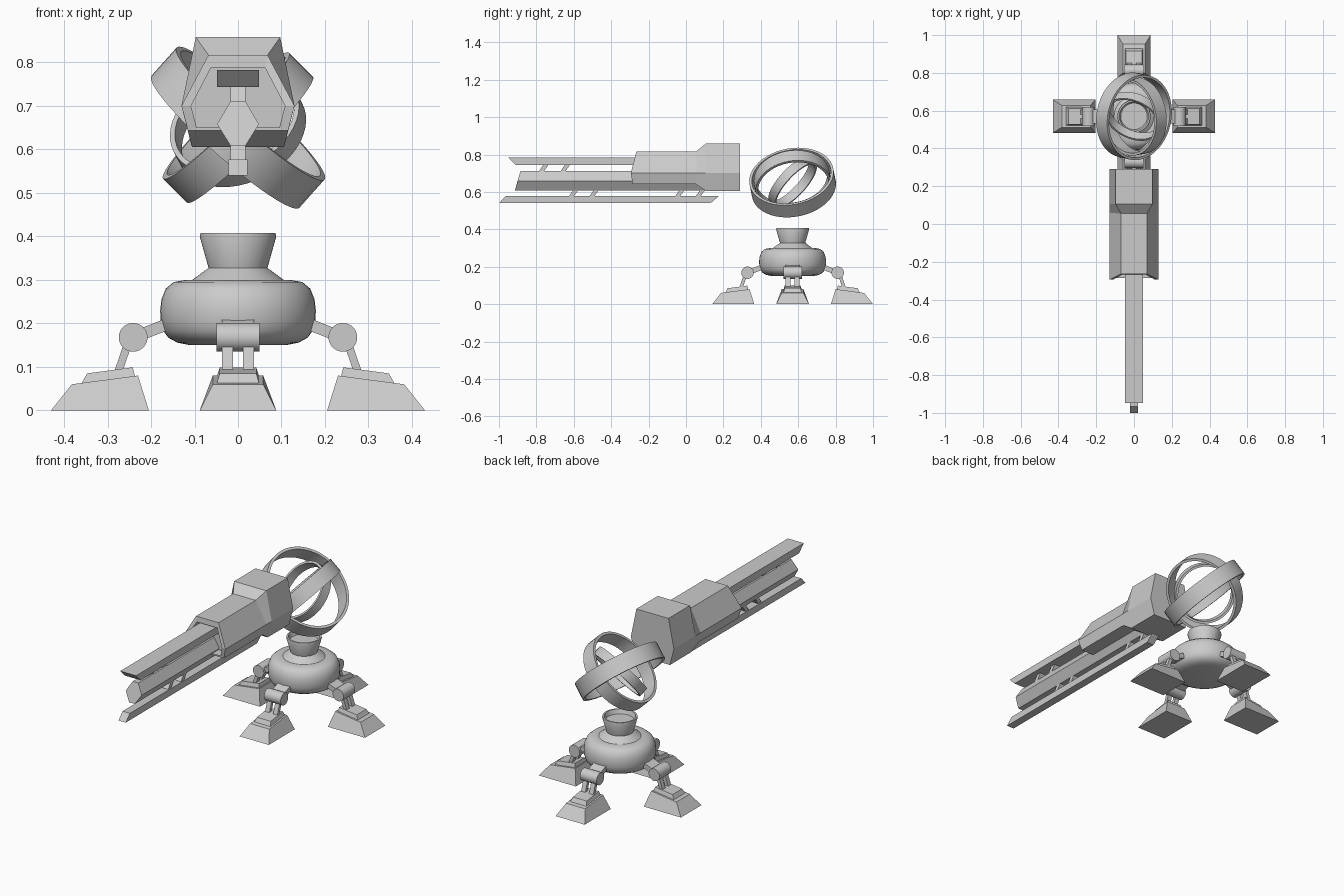
import bpy, bmesh, math
from mathutils import Matrix, Vector

if "Cube" in bpy.data.objects:
    bpy.data.objects.remove(bpy.data.objects["Cube"])

CY = 0.57  # y of the base axis


def make(name, bm, matrix=None, smooth=False):
    if matrix is not None:
        bm.transform(matrix)
    bmesh.ops.recalc_face_normals(bm, faces=bm.faces[:])
    me = bpy.data.meshes.new(name)
    bm.to_mesh(me)
    bm.free()
    ob = bpy.data.objects.new(name, me)
    bpy.context.collection.objects.link(ob)
    if smooth:
        bpy.ops.object.select_all(action='DESELECT')
        ob.select_set(True)
        bpy.context.view_layer.objects.active = ob
        bpy.ops.object.shade_smooth_by_angle(angle=math.radians(30))
    return ob


def skin(rings):
    """Join equal-sized loops of points and cap both ends."""
    bm = bmesh.new()
    loops = [[bm.verts.new(p) for p in r] for r in rings]
    n = len(loops[0])
    for a, b in zip(loops, loops[1:]):
        for i in range(n):
            j = (i + 1) % n
            bm.faces.new((a[i], a[j], b[j], b[i]))
    bm.faces.new(loops[0])
    bm.faces.new(loops[-1])
    return bm


def lathe(name, profile, closed, matrix, segs=48):
    bm = bmesh.new()
    vs = [bm.verts.new((r, 0, z)) for r, z in profile]
    pairs = list(zip(vs, vs[1:])) + ([(vs[-1], vs[0])] if closed else [])
    edges = [bm.edges.new(p) for p in pairs]
    bmesh.ops.spin(bm, geom=vs + edges, cent=(0, 0, 0), axis=(0, 0, 1),
                   angle=math.tau, steps=segs, use_merge=False)
    bmesh.ops.remove_doubles(bm, verts=bm.verts[:], dist=1e-5)
    return make(name, bm, matrix, True)


def side_prism(name, yz, half):
    """Side profile in y,z extruded across x."""
    return make(name, skin([[(x, y, z) for y, z in yz] for x in (-half, half)]))


# Base body with collar and cupped neck
lathe("base_body", [(0, .15), (.11, .15), (.14, .156), (.16, .167), (.172, .183), (.178, .205),
                    (.179, .23), (.176, .255), (.166, .28), (.148, .295), (.12, .30), (.105, .30),
                    (.067, .328), (.0, .328)], False, Matrix.Translation((0, CY, 0)))
lathe("base_neck", [(0, .32), (.067, .325), (.088, .4), (.086, .408), (.078, .408),
                    (.07, .385), (0, .385)], False, Matrix.Translation((0, CY, 0)))


def rect(x0, z0, x1, z1, h):
    return [(x0, -h, z0), (x1, -h, z1), (x1, h, z1), (x0, h, z0)]


# Four legs: upper arm, joint, twin rods, stepped foot
for k, side in enumerate(("right", "back", "left", "front")):
    M = Matrix.Translation((0, CY, 0)) @ Matrix.Rotation(k * math.pi / 2, 4, 'Z')
    arm = [(.14, .222), (.14, .192), (.24, .154), (.24, .182)]
    make(side + "_upper_arm", skin([[(x, y, z) for x, z in arm] for y in (-.037, .037)]), M)
    bm = bmesh.new()
    bmesh.ops.create_cone(bm, cap_ends=True, segments=32, radius1=.033, radius2=.033, depth=.1)
    make(side + "_leg_joint", bm,
         M @ Matrix.Translation((.241, 0, .168)) @ Matrix.Rotation(math.pi / 2, 4, 'X'), True)
    rod = [(.243, .155), (.262, .155), (.286, .085), (.267, .085)]
    for s in (-1, 1):
        make(side + "_leg_rod", skin([[(x, s * y, z) for x, z in rod] for y in (.011, .037)]), M)
    make(side + "_foot", skin([rect(.205, 0, .43, 0, .088), rect(.23, .08, .382, .06, .058)]), M)
    make(side + "_foot_step", skin([rect(.236, .074, .362, .058, .05),
                                    rect(.242, .099, .347, .085, .042)]), M)

# Nested gimbal rings: outer radius, band width, thickness, axis
for name, r, w, t, axis in (("outer_ring", .228, .088, .014, (.66, -.15, .74)),
                            ("middle_ring", .205, .078, .014, (.7, .12, -.7)),
                            ("inner_ring", .157, .05, .012, (.33, .71, -.65))):
    q = Vector(axis).normalized().to_track_quat('Z', 'Y').to_matrix().to_4x4()
    lathe(name, [(r, -w / 2), (r, w / 2), (r - t, w / 2), (r - t, -w / 2)], True,
          Matrix.Translation((0, CY, .65)) @ q)


# Gun housing: hexagonal sections, front end recessed
def hexagon(top, mid, bot):
    """Each level is (half width, y, z)."""
    return [(s * l[0], l[1], l[2]) for s, l in ((-1, top), (-1, mid), (-1, bot),
                                               (1, bot), (1, mid), (1, top))]


make("gun_housing", skin([
    hexagon((.062, -.23, .788), (.108, -.23, .70), (.095, -.23, .65)),
    hexagon((.062, -.268, .788), (.108, -.293, .70), (.095, -.285, .65)),
    hexagon((.068, -.265, .817), (.13, -.295, .70), (.115, -.285, .643)),
    hexagon((.068, .055, .817), (.13, .06, .70), (.115, .05, .643)),
    hexagon((.097, .105, .858), (.13, .105, .70), (.106, .105, .606)),
    hexagon((.097, .29, .858), (.13, .29, .70), (.106, .29, .606))]))

# Hexagonal barrel with slanted muzzle
make("barrel", skin([
    hexagon((.017, -.885, .711), (.048, -.9, .658), (.017, -.915, .608)),
    hexagon((.017, .28, .711), (.048, .28, .658), (.017, .28, .608))]))

# Upper and lower rails
side_prism("upper_rail", [(-.948, .783), (-.908, .743), (-.2, .743), (-.2, .783)], .048)
side_prism("lower_rail", [(-1, .54), (-.965, .577), (.175, .577), (.132, .54)], .022)

# Slanted struts between rails and barrel
for y, z0, z1 in ((-.79, .705, .75), (-.675, .705, .75), (-.63, .572, .615),
                  (-.52, .572, .615), (-.062, .572, .615), (.048, .572, .615)):
    side_prism("rail_strut", [(y, z0), (y + .027, z0), (y + .058, z1), (y + .031, z1)], .017)
